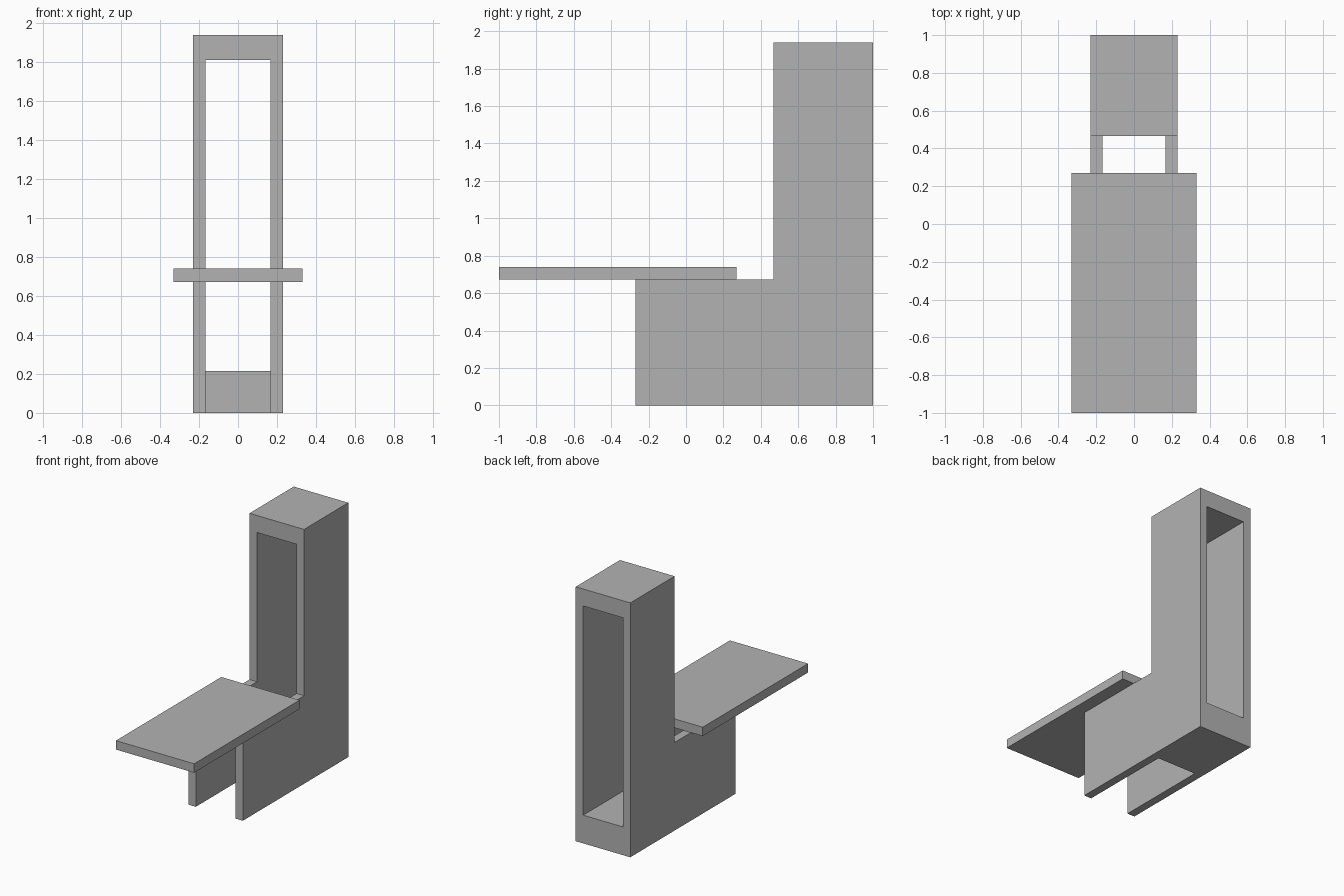
import bpy
import bmesh
from mathutils import Vector

if "Cube" in bpy.data.objects:
    bpy.data.objects.remove(bpy.data.objects["Cube"])

# Single grey material
grey = bpy.data.materials.new("plain_grey")
grey.use_nodes = True
colour = (0.45, 0.45, 0.45, 1)
grey.diffuse_color = colour
grey.node_tree.nodes["Principled BSDF"].inputs["Base Color"].default_value = colour

HALF_WIDTH, HALF_GAP = 0.23, 0.167
STEP_Y, SEAT_Z, TOP_Z = 0.467, 0.672, 1.94


def extrude_profile(name, profile, half_width):
    """Extrude a (y, z) outline across x, centred on x = 0."""
    bm = bmesh.new()
    face = bm.faces.new([bm.verts.new((-half_width, y, z)) for y, z in profile])
    side = bmesh.ops.extrude_face_region(bm, geom=[face])["geom"]
    verts = [v for v in side if isinstance(v, bmesh.types.BMVert)]
    bmesh.ops.translate(bm, verts=verts, vec=Vector((2 * half_width, 0, 0)))
    bmesh.ops.recalc_face_normals(bm, faces=bm.faces)
    mesh = bpy.data.meshes.new(name)
    bm.to_mesh(mesh)
    bm.free()
    mesh.materials.append(grey)
    obj = bpy.data.objects.new(name, mesh)
    bpy.context.collection.objects.link(obj)
    return obj


def box(name, y0, y1, z0, z1, half_width):
    return extrude_profile(name, [(y0, z0), (y1, z0), (y1, z1), (y0, z1)], half_width)


def cut(target, cutter):
    mod = target.modifiers.new(cutter.name, "BOOLEAN")
    mod.operation = "DIFFERENCE"
    mod.solver = "EXACT"
    mod.object = cutter
    bpy.context.view_layer.objects.active = target
    bpy.ops.object.modifier_apply(modifier=mod.name)
    bpy.data.objects.remove(cutter)


# L-shaped frame: low sides in front, tall back
frame = extrude_profile("chair_frame", [
    (-0.27, 0), (1, 0), (1, TOP_Z), (STEP_Y, TOP_Z), (STEP_Y, SEAT_Z), (-0.27, SEAT_Z),
], HALF_WIDTH)

# Tall opening through the back, and the open slot between the front sides
cut(frame, box("back_opening", -1, 1.2, 0.215, 1.81, HALF_GAP))
cut(frame, box("front_slot", -1, STEP_Y, -0.1, 0.3, HALF_GAP))

# Overhanging seat board
box("seat_board", -1, 0.27, SEAT_Z, 0.74, 0.33)
